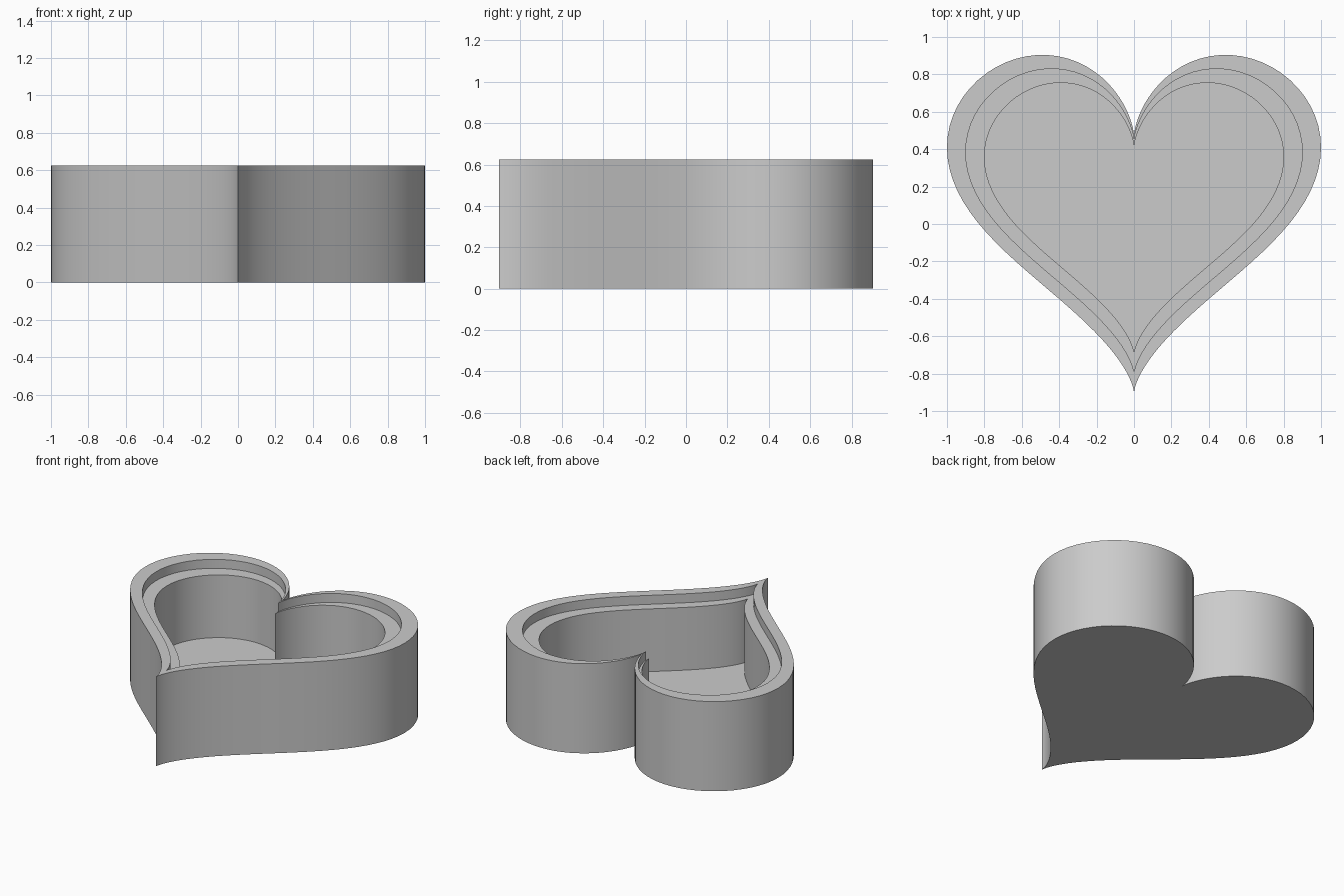
import bpy, bmesh, math

if "Cube" in bpy.data.objects:
    bpy.data.objects.remove(bpy.data.objects["Cube"])

N = 128                      # points around the heart
UNIT = 1 / 16                # heart curve is 32 units wide
HEIGHT, LEDGE, FLOOR = 0.625, 0.5625, 0.125


def heart(t):
    x = 16 * math.sin(t) ** 3
    y = 13 * math.cos(t) - 5 * math.cos(2 * t) - 2 * math.cos(3 * t) - math.cos(4 * t)
    return x * UNIT, y * UNIT


outline = [heart(2 * math.pi * i / N) for i in range(N)]
ys = [p[1] for p in outline]
y_mid = (max(ys) + min(ys)) / 2

bm = bmesh.new()


def ring(scale, z):
    return [bm.verts.new((x * scale, y * scale - y_mid, z)) for x, y in outline]


# Section from the underside, up the outer wall, over the rim and ledge, down to the floor
section = [(1.0, 0), (1.0, HEIGHT), (0.9, HEIGHT), (0.9, LEDGE), (0.8, LEDGE), (0.8, FLOOR)]
rings = [ring(s, z) for s, z in section]
for a, b in zip(rings, rings[1:]):
    for i in range(N):
        j = (i + 1) % N
        bm.faces.new((a[i], a[j], b[j], b[i]))

# Underside and inner floor
bm.faces.new(rings[0])
bm.faces.new(rings[-1])
bmesh.ops.recalc_face_normals(bm, faces=bm.faces)

mesh = bpy.data.meshes.new("heart_box")
bm.to_mesh(mesh)
bm.free()
box = bpy.data.objects.new("heart_box", mesh)
bpy.context.collection.objects.link(box)

grey = bpy.data.materials.new("light grey")
grey.diffuse_color = (0.6, 0.6, 0.6, 1)
grey.use_nodes = True
grey.node_tree.nodes["Principled BSDF"].inputs["Base Color"].default_value = grey.diffuse_color
mesh.materials.append(grey)

# Smooth walls with crisp rims and cusps
bpy.context.view_layer.objects.active = box
box.select_set(True)
bpy.ops.object.shade_smooth_by_angle(angle=math.radians(30))
